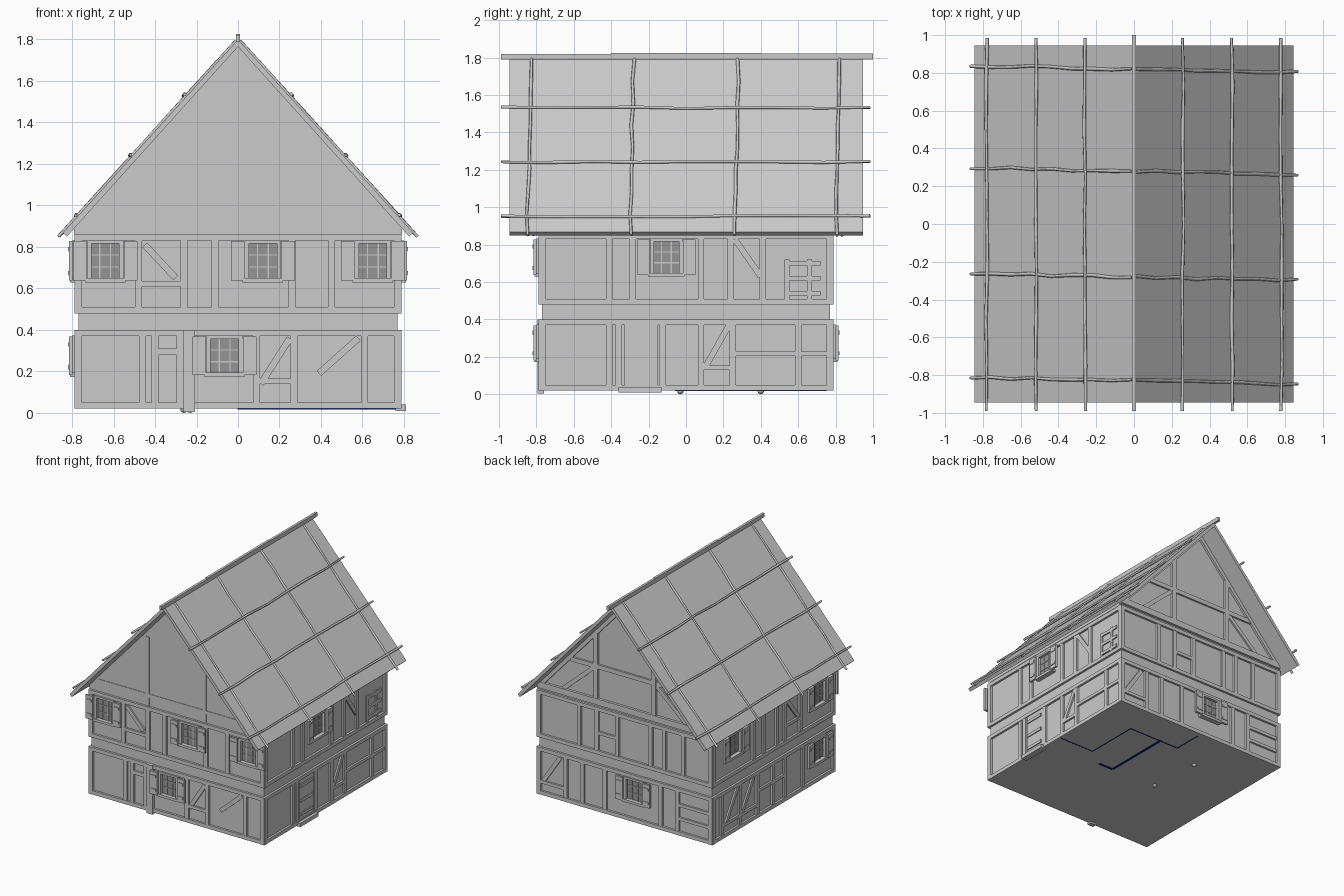
import bpy, bmesh, math, random
from mathutils import Vector, Matrix

if "Cube" in bpy.data.objects:
    bpy.data.objects.remove(bpy.data.objects["Cube"])

random.seed(4)

def material(name, rgb):
    m = bpy.data.materials.new(name)
    m.diffuse_color = (*rgb, 1)
    m.use_nodes = True
    m.node_tree.nodes["Principled BSDF"].inputs["Base Color"].default_value = m.diffuse_color
    return m

GREY = material("plain grey", (0.6, 0.6, 0.6))
PANE = material("dark pane", (0.3, 0.3, 0.3))
BLUE = material("deep blue", (0.0, 0.01, 0.2))

def finish(bm, name, mat):
    bmesh.ops.recalc_face_normals(bm, faces=bm.faces)
    me = bpy.data.meshes.new(name)
    bm.to_mesh(me)
    bm.free()
    me.materials.append(mat)
    ob = bpy.data.objects.new(name, me)
    bpy.context.collection.objects.link(ob)
    return ob

def add_box(bm, lo, hi, mtx=Matrix()):
    c = [(a + b) / 2 for a, b in zip(lo, hi)]
    s = [b - a for a, b in zip(lo, hi)]
    bmesh.ops.create_cube(bm, size=1, matrix=mtx @ Matrix.Translation(c) @ Matrix.Diagonal((*s, 1)))

def prism(name, profile, y0, y1, mat=GREY):
    bm = bmesh.new()
    f = bm.faces.new([bm.verts.new((x, y0, z)) for x, z in profile])
    ext = bmesh.ops.extrude_face_region(bm, geom=[f])
    bmesh.ops.translate(bm, vec=(0, y1 - y0, 0), verts=[v for v in ext["geom"] if isinstance(v, bmesh.types.BMVert)])
    return finish(bm, name, mat)

class Wall:
    """Local frame of a wall: u across, z up, d outward from the plaster."""
    def __init__(self, name, u_axis, out, plane=0.77):
        self.name, self.bm, self.panes = name, bmesh.new(), bmesh.new()
        u, o = Vector(u_axis), Vector(out)
        self.m = Matrix((( u.x, o.x, 0, o.x * plane), (u.y, o.y, 0, o.y * plane), (0, 0, 1, 0), (0, 0, 0, 1)))

    def box(self, u0, u1, z0, z1, d=0.015, d0=-0.01):
        add_box(self.bm, (u0, d0, z0), (u1, d, z1), self.m)

    def post(self, u, z0, z1, w=0.034, d=0.015):
        self.box(u - w / 2, u + w / 2, z0, z1, d)

    def brace(self, u0, z0, u1, z1, w=0.032, d=0.012):
        a, b = Vector((u0, 0, z0)), Vector((u1, 0, z1))
        t = -math.atan2(z1 - z0, u1 - u0)
        L = (b - a).length / 2
        add_box(self.bm, (-L, -0.01, -w / 2), (L, d, w / 2),
                self.m @ Matrix.Translation((a + b) / 2) @ Matrix.Rotation(t, 4, 'Y'))

    def window(self, u, z0, z1, w=0.155, sh=0.065):
        h, f = w / 2, 0.014
        add_box(self.panes, (u - h, -0.01, z0), (u + h, 0.008, z1), self.m)
        for s in (-1, 1):                        # jambs and open shutters
            self.post(u + s * h, z0, z1, f * 1.5, 0.03)
            a, b = sorted((u + s * (h + 0.012), u + s * (h + 0.012 + sh)))
            self.box(a, b, z0 - 0.008, z1 + 0.008, 0.045, 0.028)
            self.box(a + 0.01, b - 0.01, z0 + 0.02, z0 + 0.04, 0.05, 0.028)
            self.box(a + 0.01, b - 0.01, z1 - 0.04, z1 - 0.02, 0.05, 0.028)
        self.box(u - h - 0.02, u + h + 0.02, z0 - 0.016, z0 + 0.004, 0.04)
        self.box(u - h - 0.01, u + h + 0.01, z1 - 0.004, z1 + 0.012, 0.03)
        for k in (1, 2):                         # glazing bars
            self.post(u - h + w * k / 3, z0, z1, 0.006, 0.013)
            zz = z0 + (z1 - z0) * k / 3
            self.box(u - h, u + h, zz - 0.003, zz + 0.003, 0.013)

    def storeys(self, lower, upper):
        for z0, z1, posts in ((0.02, 0.40, lower), (0.48, 0.86, upper)):
            self.box(-0.785, 0.785, z0, z0 + 0.03, 0.017)
            self.box(-0.785, 0.785, z1 - 0.03, z1, 0.017)
            for u in posts:
                self.post(u, z0, z1 - 0.01)
            for s in (-1, 1):
                self.post(s * 0.768, z0, z1, 0.034, 0.019)

    def done(self):
        finish(self.bm, self.name + "_timbers", GREY)
        finish(self.panes, self.name + "_panes", PANE)

# plaster body with the recessed band, attic prism
bm = bmesh.new()
add_box(bm, (-0.77, -0.77, 0.02), (0.77, 0.77, 0.86))
finish(bm, "house_body", GREY)
prism("attic_gable", [(-0.79, 0.86), (0.79, 0.86), (0.79, 0.91), (0, 1.78), (-0.79, 0.91)], -0.77, 0.77)

# front wall
w = Wall("front", (1, 0), (0, -1))
w.storeys([-0.46, -0.40, -0.28, 0.09, 0.27, 0.61], [-0.48, -0.26, -0.11, 0.26, 0.45])
w.post(-0.235, 0.005, 0.40, 0.055, 0.025)
w.window(-0.065, 0.19, 0.36)
for u in (-0.64, 0.12, 0.65):
    w.window(u, 0.645, 0.82)
w.brace(0.11, 0.14, 0.25, 0.36)
w.brace(0.39, 0.19, 0.58, 0.36)
w.brace(-0.45, 0.81, -0.30, 0.65)
w.box(0.1, 0.26, 0.14, 0.165)
w.box(-0.41, -0.27, 0.28, 0.31)
w.box(-0.47, -0.27, 0.61, 0.635)
for u in (-0.27, 0.24):
    w.post(u, 0.86, 1.42, 0.035, 0.004)
w.box(-0.7, 0.7, 0.93, 0.96, 0.004)
w.done()

# right wall with door
w = Wall("right", (0, 1), (1, 0))
w.storeys([-0.41, -0.36, -0.125, 0.08, 0.25, 0.60], [-0.41, -0.285, 0.08, 0.24, 0.41])
w.box(-0.33, -0.15, 0.03, 0.37, 0.010)
for z in (0.09, 0.2, 0.32):
    w.box(-0.32, -0.16, z - 0.012, z + 0.012, 0.018)
w.box(-0.36, -0.13, 0.01, 0.04, 0.04)
w.window(-0.105, 0.645, 0.82)
w.brace(0.10, 0.14, 0.23, 0.37)
w.brace(0.26, 0.83, 0.40, 0.63)
w.box(0.25, 0.77, 0.205, 0.23)
w.box(0.08, 0.25, 0.13, 0.155)
for u in (0.54, 0.66):
    w.post(u, 0.5, 0.72, 0.025, 0.01)
for z in (0.54, 0.62, 0.70):
    w.box(0.53, 0.72, z - 0.012, z + 0.012, 0.01)
w.done()

# back wall with framed gable
w = Wall("back", (1, 0), (0, 1))
w.storeys([0.53, 0.38, 0.18, -0.32, -0.47], [0.41, 0.25, 0.07, -0.23, -0.35, -0.52])
w.window(-0.09, 0.19, 0.36)
w.brace(0.74, 0.12, 0.58, 0.36)
w.box(0.53, 0.77, 0.11, 0.135)
w.box(-0.77, -0.47, 0.14, 0.165)
w.box(-0.77, -0.47, 0.25, 0.275)
w.box(0.07, 0.25, 0.64, 0.665)
w.box(-0.78, 0.78, 0.88, 0.93, 0.02)
w.box(-0.52, 0.52, 1.17, 1.205)
for s in (-1, 1):
    w.post(s * 0.26, 0.9, 1.46, 0.04, 0.018)
    w.brace(s * 0.76, 0.91, 0, 1.75, 0.04, 0.018)
    w.brace(s * 0.55, 0.93, s * 0.28, 1.17)
w.done()

# left wall
w = Wall("left", (0, 1), (-1, 0))
w.storeys([0.65, 0.2, 0.0, -0.15, -0.38], [0.25, 0.12, -0.05, -0.15, -0.35])
w.window(-0.57, 0.19, 0.36)
for u in (0.51, -0.57):
    w.window(u, 0.645, 0.82)
w.brace(0.6, 0.12, 0.45, 0.36)
w.brace(0.4, 0.12, 0.25, 0.36)
w.brace(-0.17, 0.83, -0.33, 0.63)
w.post(0.42, 0.03, 0.38)
w.box(0.2, 0.65, 0.11, 0.135)
w.box(-0.15, 0.2, 0.22, 0.245)
w.box(-0.35, -0.15, 0.61, 0.635)
w.done()

# roof slabs and ridge beam
for s, n in ((-1, "left"), (1, "right")):
    prism(n + "_roof_slope", [(0, 1.80), (s * 0.845, 0.868), (s * 0.825, 0.85), (0, 1.765)], -0.945, 0.945)
bm = bmesh.new()
add_box(bm, (-0.01, -0.99, 1.79), (0.01, -0.4, 1.82))
add_box(bm, (-0.01, -0.4, 1.79), (0.01, 0.4, 1.826))
add_box(bm, (-0.01, 0.4, 1.79), (0.01, 1.0, 1.822))
finish(bm, "ridge_beam", GREY)

def pole(name, a, b, wob, r=0.009, n=9):
    """Slightly crooked six-sided pole."""
    cu = bpy.data.curves.new(name, 'CURVE')
    cu.dimensions, cu.bevel_depth, cu.bevel_resolution, cu.use_fill_caps = '3D', r, 1, True
    sp = cu.splines.new('POLY')
    sp.points.add(n - 1)
    for i, p in enumerate(sp.points):
        p.co = (*(Vector(a).lerp(Vector(b), i / (n - 1)) + wob * random.uniform(-1, 1)), 1)
        p.radius = random.uniform(0.8, 1.1)
    cu.materials.append(GREY)
    bpy.context.collection.objects.link(bpy.data.objects.new(name, cu))

# roof poles along and down each slope
for s, n in ((-1, "left"), (1, "right")):
    for x, z in ((0.78, 0.94), (0.52, 1.23), (0.26, 1.52)):
        pole(n + "_purlin_pole", (s * x, -0.99, z + 0.012), (s * x, 0.985, z + 0.012), Vector((-s * 0.004, 0, 0.004)))
    for y in (-0.83, -0.28, 0.28, 0.82):
        pole(n + "_slope_pole", (s * 0.01, y, 1.793), (s * 0.865, y - s * 0.018, 0.85), Vector((0, 0.006, 0)))

# feet and floor marking under the house
bm = bmesh.new()
for x, y in ((-0.23, -0.03), (-0.26, 0.40)):
    bmesh.ops.create_icosphere(bm, subdivisions=2, radius=0.018, matrix=Matrix.Translation((x, y, 0.018)))
finish(bm, "floor_knobs", GREY)
bm = bmesh.new()
def floor_path(pts, t):
    for (x0, y0), (x1, y1) in zip(pts, pts[1:]):
        d = Vector((x1 - x0, y1 - y0, 0))
        add_box(bm, (0, -t, -0.002), (d.length, t, 0.002),
                Matrix.Translation((x0, y0, 0.019)) @ Matrix.Rotation(math.atan2(d.y, d.x), 4, 'Z'))
floor_path([(0.77, 0.06), (0.46, 0.06), (0.46, 0.51), (0, 0.51), (0, 0.75)], 0.003)
floor_path([(0.3, -0.05), (0.17, -0.05), (0.17, 0.52)], 0.009)
finish(bm, "floor_marking", BLUE)
